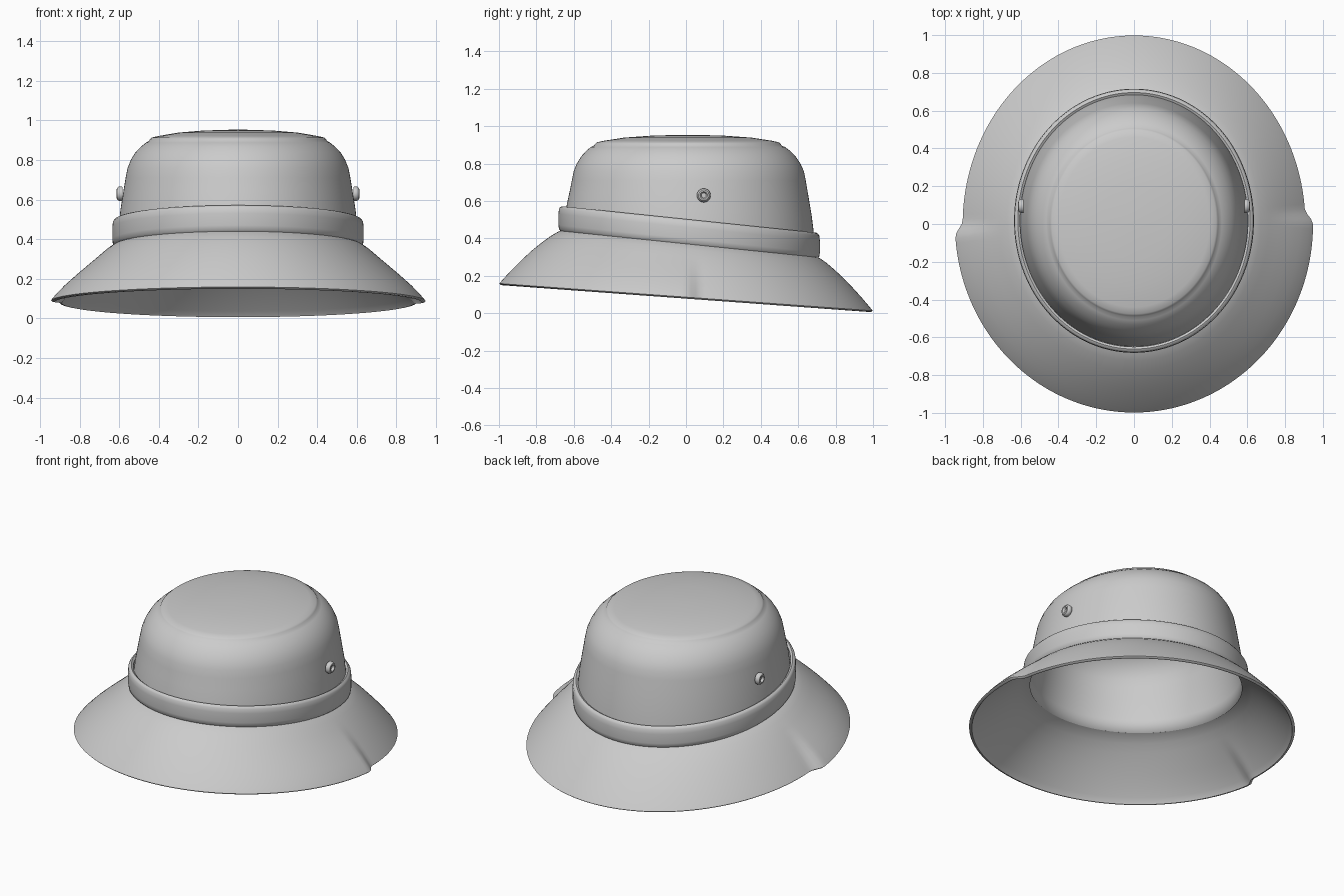
import bpy, bmesh, math

default = bpy.data.objects.get("Cube")
if default:
    bpy.data.objects.remove(default, do_unlink=True)

SEGMENTS = 240

grey = bpy.data.materials.new("plain grey fabric")
grey.use_nodes = True
grey.diffuse_color = (0.6, 0.6, 0.6, 1)
grey.node_tree.nodes["Principled BSDF"].inputs["Base Color"].default_value = (0.6, 0.6, 0.6, 1)


def smoothstep(a, b, v):
    t = min(max((v - a) / (b - a), 0), 1)
    return t * t * (3 - 2 * t)


def finish(bm, name, angle=40):
    bmesh.ops.recalc_face_normals(bm, faces=bm.faces)
    mesh = bpy.data.meshes.new(name)
    bm.to_mesh(mesh)
    bm.free()
    mesh.materials.append(grey)
    obj = bpy.data.objects.new(name, mesh)
    bpy.context.collection.objects.link(obj)
    bpy.ops.object.select_all(action="DESELECT")
    obj.select_set(True)
    bpy.context.view_layer.objects.active = obj
    bpy.ops.object.shade_smooth_by_angle(angle=math.radians(angle))
    return obj


def loft(name, rings, closed=False, cap=False, flare=None):
    """Skin oval rings given as (x radius, y radius, y centre, z, tilt)."""
    bm = bmesh.new()
    loops = []
    for rx, ry, cy, z, tilt in rings:
        loop = []
        for i in range(SEGMENTS):
            a = math.tau * i / SEGMENTS
            x, y = rx * math.cos(a), cy + ry * math.sin(a)
            if flare:
                x *= flare(x, y, rx)
            loop.append(bm.verts.new((x, y, z + tilt * y)))
        loops.append(loop)
    pairs = list(zip(loops, loops[1:]))
    if closed:
        pairs.append((loops[-1], loops[0]))
    for low, high in pairs:
        for i in range(SEGMENTS):
            j = (i + 1) % SEGMENTS
            bm.faces.new((low[i], low[j], high[j], high[i]))
    if cap:
        rx, ry, cy, z, tilt = rings[-1]
        tip = bm.verts.new((0, cy, z + 0.001))
        for i in range(SEGMENTS):
            bm.faces.new((loops[-1][i], loops[-1][(i + 1) % SEGMENTS], tip))
    return finish(bm, name)


# Crown: tapering wall, rounded shoulder, raised and slightly domed top
crown = loft("crown", [
    (0.612, 0.675, 0.02, 0.37, -0.104),
    (0.604, 0.667, 0.02, 0.46, -0.09),
    (0.594, 0.655, 0.018, 0.55, -0.05),
    (0.581, 0.64, 0.016, 0.63, -0.02),
    (0.568, 0.625, 0.015, 0.71, 0),
    (0.558, 0.615, 0.015, 0.76, 0),
    (0.542, 0.598, 0.014, 0.80, 0),
    (0.518, 0.572, 0.013, 0.84, 0),
    (0.49, 0.545, 0.012, 0.868, 0),
    (0.465, 0.52, 0.01, 0.888, 0),
    (0.45, 0.502, 0.01, 0.896, 0),
    (0.445, 0.495, 0.01, 0.906, 0),
    (0.435, 0.486, 0.01, 0.914, 0),
    (0.40, 0.45, 0.01, 0.922, 0),
    (0.30, 0.34, 0.01, 0.939, 0),
    (0.18, 0.20, 0.01, 0.949, 0),
    (0.06, 0.07, 0.01, 0.953, 0),
], cap=True)
wall = crown.modifiers.new("fabric thickness", "SOLIDIFY")
wall.thickness = 0.012
wall.offset = -1

# Band: thin tilted ring with a sloping upper lip
loft("band", [(0.603 + d, 0.667 + d, 0.017, z, -0.104) for d, z in [
    (0, 0.372), (0.020, 0.368), (0.029, 0.378), (0.032, 0.40), (0.032, 0.46),
    (0.029, 0.488), (0.022, 0.498), (0.012, 0.503), (0, 0.495)]], closed=True)


# Brim: front half is wider, stepping in to the back half at each side
def brim_flare(x, y, rx):
    start, end = (0, 0.08) if x > 0 else (-0.07, 0.02)
    reach = smoothstep(0.70, 0.90, rx)
    return 1 + 0.045 * reach * (1 - smoothstep(start, end, y))


def brim_ring(t, z, inset=0):
    tilt = -0.104 + 0.031 * t
    return (0.61 + 0.297 * t - inset, 0.673 + 0.325 * t - inset,
            0.018 * (1 - t), z, tilt)


outer = [(0, 0.378), (0.08, 0.367), (0.2, 0.342), (0.35, 0.303), (0.5, 0.26),
         (0.65, 0.212), (0.8, 0.161), (0.92, 0.117), (0.98, 0.094), (1, 0.086)]
rings = [brim_ring(t, z) for t, z in outer]
rings += [brim_ring(1, 0.080, 0.006), brim_ring(1, 0.078, 0.016)]
rings += [brim_ring(t, z - 0.008, 0.014) for t, z in reversed(outer[:-1])]
loft("brim", rings, closed=True, flare=brim_flare)

# Eyelets: one ring with a recessed centre on each side
profile = [(0.0, 0.008), (0.013, 0.008), (0.015, 0.017), (0.020, 0.023),
           (0.028, 0.022), (0.035, 0.014), (0.037, 0.004), (0.035, -0.006)]
for side, label in ((1, "left"), (-1, "right")):
    bm = bmesh.new()
    verts = [bm.verts.new((side * (0.590 + h), 0.095 + r, 0.63)) for r, h in profile]
    edges = [bm.edges.new(pair) for pair in zip(verts, verts[1:])]
    bmesh.ops.spin(bm, geom=verts + edges, cent=(0, 0.095, 0.63), axis=(1, 0, 0),
                   angle=math.tau, steps=32, use_duplicate=False)
    bmesh.ops.remove_doubles(bm, verts=bm.verts, dist=0.0001)
    finish(bm, label + "_eyelet")
